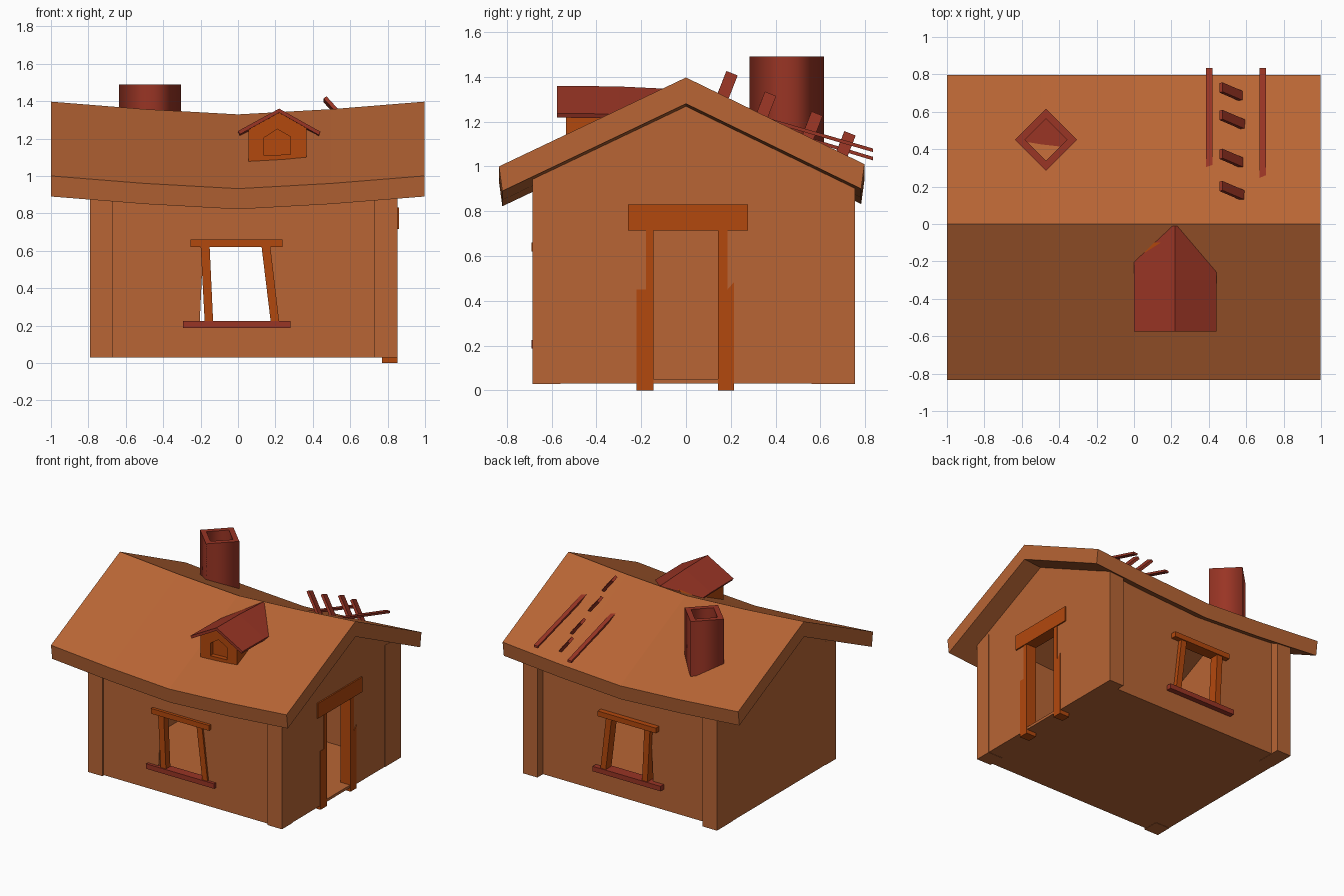
import bpy, bmesh
from mathutils import Vector

if "Cube" in bpy.data.objects:
    bpy.data.objects.remove(bpy.data.objects["Cube"])


def material(name, rgb):
    m = bpy.data.materials.new(name)
    m.diffuse_color = (*rgb, 1)
    m.use_nodes = True
    m.node_tree.nodes["Principled BSDF"].inputs["Base Color"].default_value = m.diffuse_color
    return m


CLAY = material("clay", (0.48, 0.13, 0.035))
WOOD = material("wood", (0.45, 0.065, 0.004))
RED = material("red", (0.32, 0.035, 0.018))


def loft(name, rings, mat):
    """Skin matching rings of points and cap both ends."""
    bm = bmesh.new()
    vs = [[bm.verts.new(p) for p in r] for r in rings]
    n = len(rings[0])
    for a, b in zip(vs, vs[1:]):
        for i in range(n):
            j = (i + 1) % n
            bm.faces.new((a[i], a[j], b[j], b[i]))
    bm.faces.new(vs[0])
    bm.faces.new(vs[-1])
    bmesh.ops.recalc_face_normals(bm, faces=bm.faces)
    me = bpy.data.meshes.new(name)
    bm.to_mesh(me)
    bm.free()
    me.materials.append(mat)
    ob = bpy.data.objects.new(name, me)
    bpy.context.collection.objects.link(ob)
    return ob


def prism_x(name, pts, a, b, mat):
    return loft(name, [[(x, y, z) for y, z in pts] for x in (a, b)], mat)


def prism_y(name, pts, a, b, mat):
    return loft(name, [[(x, y, z) for x, z in pts] for y in (a, b)], mat)


def box(name, x0, x1, y0, y1, z0, z1, mat):
    return prism_x(name, [(y0, z0), (y1, z0), (y1, z1), (y0, z1)], x0, x1, mat)


def cut(ob, cutter):
    cutter.hide_render = True
    mod = ob.modifiers.new("cut", 'BOOLEAN')
    mod.operation = 'DIFFERENCE'
    mod.solver = 'EXACT'
    mod.object = cutter
    bpy.context.view_layer.objects.active = ob
    bpy.ops.object.modifier_apply(modifier=mod.name)
    bpy.data.objects.remove(cutter)


# Hollow walls with gables, two aligned windows and a doorway
Y0, Y1 = -0.668, 0.69
walls = prism_x("walls", [(Y0, .03), (Y1, .03), (Y1, .965), (0, 1.285), (Y0, .97)],
                -.79, .85, CLAY)
cut(walls, box("room_cutter", -.73, .785, -.605, .63, .05, 1.5, CLAY))
cut(walls, prism_y("window_cutter", [(-.185, .64), (.16, .64), (.2, .21), (-.205, .21)],
                   -1, 1, CLAY))
cut(walls, box("door_cutter", .6, 1, -.15, .15, .05, .72, CLAY))

# Corner posts
for side, (x0, x1) in (("left", (-.791, -.67)), ("right", (.73, .852))):
    box("front_post_" + side, x0, x1, -.685, -.56, .028, .975, CLAY)
    box("back_post_" + side, x0, x1, .56, .755, .028, .96, CLAY)

# Sagging roof
section = [(-.835, 1.0), (0, 1.397), (.797, 1.01), (.782, .9), (0, 1.28), (-.82, .89)]
sag = [(-1, 0), (-.5, .04), (0, .068), (.5, .04), (.996, 0)]
loft("roof", [[(x, y, z - d) for y, z in section] for x, d in sag], CLAY)

# Crooked window frames, front and back
for side, y0, y1 in (("front", -.69, -.62), ("back", .645, .73)):
    prism_y(side + "_window_jamb_left",
            [(-.20, .63), (-.152, .63), (-.133, .22), (-.178, .22)], y0 + .008, y1 - .008, WOOD)
    prism_y(side + "_window_jamb_right",
            [(.125, .63), (.172, .63), (.22, .22), (.175, .22)], y0 + .008, y1 - .008, WOOD)
    box(side + "_window_lintel", -.255, .237, y0, y1, .62, .66, WOOD)
    box(side + "_window_sill", -.295, .28, y0, y1, .187, .225, RED)

# Door frame: jambs with wider feet, and a lintel
prism_x("door_jamb_left", [(-.22, 0), (-.145, 0), (-.145, .72), (-.178, .72),
                           (-.178, .45), (-.22, .45)], .77, .854, WOOD)
prism_x("door_jamb_right", [(.143, 0), (.215, 0), (.215, .485), (.185, .45),
                            (.185, .72), (.143, .72)], .77, .854, WOOD)
box("door_lintel", .77, .86, -.26, .277, .715, .83, WOOD)


# Diamond chimney with an open flue
def diamond(r, z):
    return [(-.47 + dx * r, .45 + dy * r, z) for dx, dy in ((1, 0), (0, 1), (-1, 0), (0, -1))]


chimney = loft("chimney", [diamond(.166, 1.07), diamond(.166, 1.49),
                           diamond(.112, 1.49), diamond(.112, 1.15)], RED)
for p in chimney.data.polygons:
    p.use_smooth = abs(p.normal.z) < .5

# Dormer with recessed opening and its own little roof
dormer = prism_y("dormer", [(.055, 1.07), (.365, 1.1), (.365, 1.265), (.22, 1.345), (.055, 1.26)],
                 -.535, -.1, WOOD)
cut(dormer, prism_y("dormer_cutter", [(.14, 1.11), (.28, 1.115), (.28, 1.21), (.21, 1.25),
                                      (.14, 1.205)], -.6, -.5, WOOD))
cap = [(0, 1.24), (.22, 1.36), (.44, 1.237), (.432, 1.218), (.22, 1.338), (.01, 1.222)]
loft("dormer_roof", [[(x, y, z - d) for x, z in cap]
                     for y, d in ((-.575, 0), (-.3, .003), (-.01, .017))], RED)

# Broken ladder: two rails lying on the back slope
for name, x, y, z, ze in (("left", .402, .30, 1.196, 1.035), ("right", .688, .24, 1.245, 1.072)):
    prism_x("ladder_rail_" + name, [(y, z - .008), (.835, ze - .008), (.835, ze + .008),
                                    (y, z + .008)], x - .017, x + .017, RED)

# Loose rungs sticking out of the roof
L = Vector((.105, -.045, -.115)).normalized()
W = Vector((0, .92, -.38))
W = (W - L * W.dot(L)).normalized()
N = L.cross(W)
for i, (y, z) in enumerate(((.203, 1.41), (.375, 1.318), (.583, 1.23), (.73, 1.142))):
    top = Vector((.465, y, z))
    loft(f"ladder_rung_{i + 1}",
         [[top + L * t + W * a * .027 + N * b * .01
           for a, b in ((-1, -1), (1, -1), (1, 1), (-1, 1))] for t in (0, .185)], RED)
